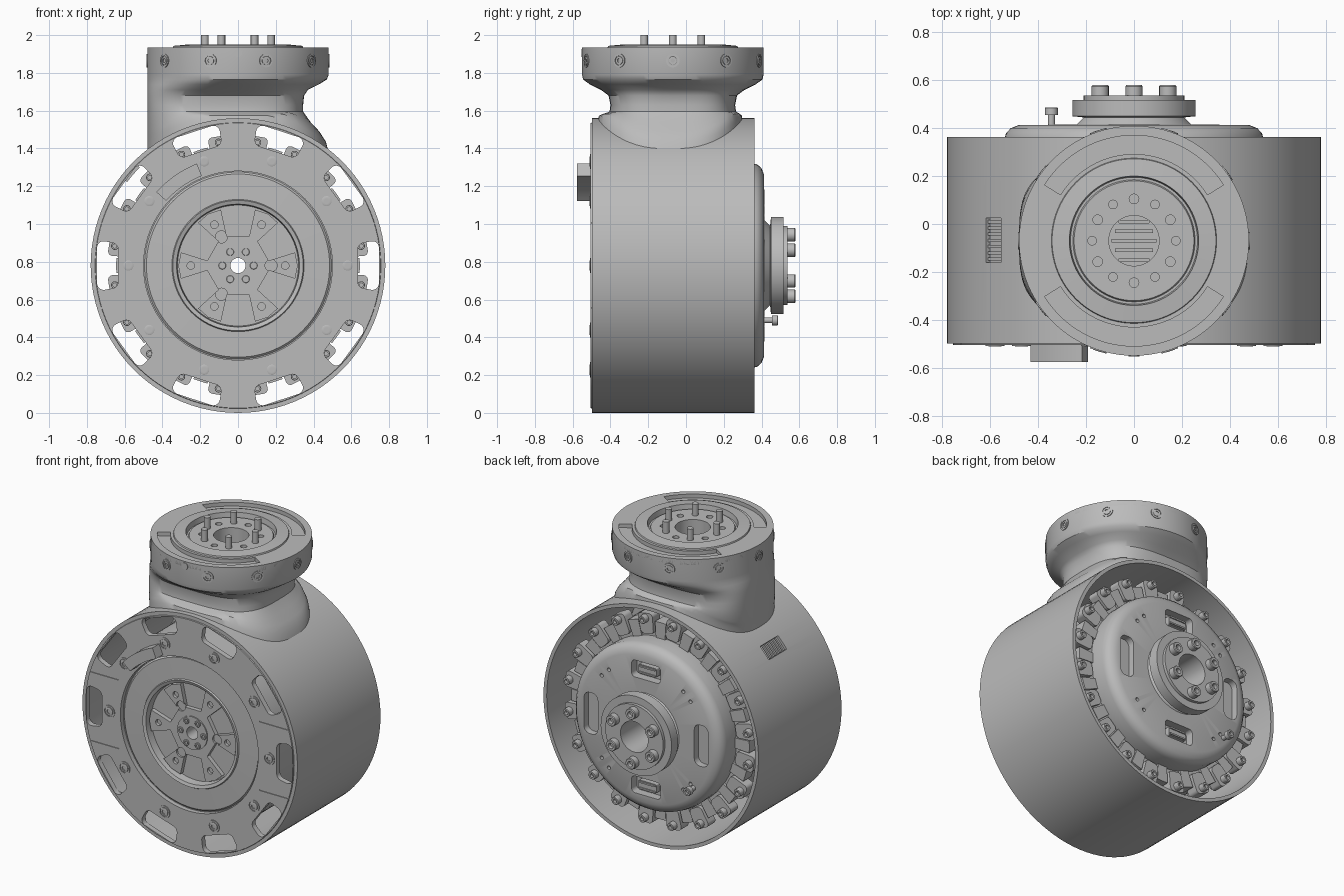
import bpy, bmesh
from math import sin, cos, pi, radians, sqrt, copysign

if "Cube" in bpy.data.objects:
    bpy.data.objects.remove(bpy.data.objects["Cube"])

grey = bpy.data.materials.new("machined_grey")
grey.use_nodes = True
COLOUR = (0.5, 0.5, 0.5, 1)
grey.diffuse_color = COLOUR
grey.node_tree.nodes["Principled BSDF"].inputs["Base Color"].default_value = COLOUR

CZ, CY, R = 0.78, -0.07, 0.78   # drum axis height, port axis y, drum radius
parts = []


# Frames: map (u, v, w) to world, w along the part axis
def drum(u, v, w):
    return (u, w, CZ + v)


def port(u, v, w):
    return (u, v + CY, w)


def radial(a, z):
    return lambda u, v, w: (w * cos(a) - u * sin(a), CY + w * sin(a) + u * cos(a), z + v)


def polar(r, deg):
    return r * cos(radians(deg)), r * sin(radians(deg))


def finish(bm, name):
    bmesh.ops.remove_doubles(bm, verts=bm.verts, dist=1e-5)
    bmesh.ops.recalc_face_normals(bm, faces=bm.faces)
    me = bpy.data.meshes.new(name)
    bm.to_mesh(me)
    bm.free()
    ob = bpy.data.objects.new(name, me)
    bpy.context.collection.objects.link(ob)
    parts.append(ob)
    return ob


def lathe(bm, frame, profile, seg=96, at=(0, 0)):
    rings = [[bm.verts.new(frame(at[0] + r * cos(2 * pi * i / seg), at[1] + r * sin(2 * pi * i / seg), w))
              for i in range(seg)] for r, w in profile]
    for j, ring in enumerate(rings):
        if profile[j][0] == 0 and profile[(j + 1) % len(rings)][0] == 0:
            continue
        nxt = rings[(j + 1) % len(rings)]
        for i in range(seg):
            k = (i + 1) % seg
            bm.faces.new((ring[i], ring[k], nxt[k], nxt[i]))


def prism(bm, frame, pts, w0, w1):
    a = [bm.verts.new(frame(u, v, w0)) for u, v in pts]
    b = [bm.verts.new(frame(u, v, w1)) for u, v in pts]
    bm.faces.new(a)
    bm.faces.new(b)
    for i in range(len(a)):
        k = (i + 1) % len(a)
        bm.faces.new((a[i], a[k], b[k], b[i]))


def rod(bm, frame, at, r, w0, w1, seg=20):
    lathe(bm, frame, [(0, w0), (r, w0), (r, w1), (0, w1)], seg, at)


def bolt(bm, frame, at, r, w0, w1):
    # cap screw with a hexagonal-looking socket
    d = (w1 - w0) * 0.5
    lathe(bm, frame, [(0, w0), (r, w0), (r, w1 - d * .2), (r * .9, w1), (r * .5, w1), (r * .5, w1 - d), (0, w1 - d)], 18, at)


def sector(r0, r1, a0, a1, n=12):
    angs = [a0 + (a1 - a0) * i / n for i in range(n + 1)]
    return [polar(r1, a) for a in angs] + [polar(r0, a) for a in reversed(angs)]


def round_sector(r0, r1, mid, half, c):
    # sector with rounded corners, c = corner radius
    pts = []
    for r, s, start in ((r1, 1, 0), (r0, 1, 90), (r0, -1, 180), (r1, -1, 270)):
        cr = r + (-c if r == r1 else c)
        ca = s * (half * pi / 180 * cr - c)
        for t in range(0, 91, 15):
            x, y = polar(c, start + t)
            pts.append(polar(cr + x, mid + (ca + y) / cr * 180 / pi))
    return pts


def round_rect(cu, cv, w, h, c):
    pts = []
    for su, sv, start in ((1, 1, 0), (-1, 1, 90), (-1, -1, 180), (1, -1, 270)):
        for t in range(0, 91, 15):
            x, y = polar(c, start + t)
            pts.append((cu + su * (w / 2 - c) + x, cv + sv * (h / 2 - c) + y))
    return pts


def cut(ob, bm):
    cutter = finish(bm, "cutter")
    parts.remove(cutter)
    cutter.hide_render = True
    mod = ob.modifiers.new("cut", 'BOOLEAN')
    mod.operation, mod.solver, mod.object = 'DIFFERENCE', 'EXACT', cutter
    dg = bpy.context.evaluated_depsgraph_get()
    me = bpy.data.meshes.new_from_object(ob.evaluated_get(dg))
    ob.modifiers.clear()
    ob.data = me
    bpy.data.objects.remove(cutter)


# Drum shell with front flange, slots, seam grooves and side window
bm = bmesh.new()
lathe(bm, drum, [(.5, -.505), (.755, -.505), (.757, -.498), (R, -.498), (R, .363), (.757, .363), (.757, -.47), (.5, -.47)])
shell = finish(bm, "drum_shell")
bm = bmesh.new()
for k in range(10):
    prism(bm, drum, round_sector(.64, .752, 36 * k, 10.3, .035), -.6, -.4)
for s in (-1, 1):
    for t in (-1, 1):
        prism(bm, drum, round_rect(s * .63, t * .225, .24, .006, .002), -.6, -.5)
prism(bm, drum, sector(.7, .85, 135.5, 142.5, 4), -.16, .025)
cut(shell, bm)

# Ribbed insert in the side window
bm = bmesh.new()
prism(bm, drum, sector(.735, .755, 135, 143, 4), -.165, .03)
for k in range(7):
    prism(bm, drum, sector(.75, .77, 135.6, 142.4, 4), -.153 + k * .026, -.14 + k * .026)
finish(bm, "window_ribs")

# Inner core with front dish
bm = bmesh.new()
lathe(bm, drum, [(.04, -.44), (.32, -.44), (.325, -.49), (.345, -.497), (.35, -.488), (.485, -.484),
                 (.495, -.475), (.62, -.475), (.62, .25), (.04, .25)])
finish(bm, "inner_core")

# Six-armed rotor plate in the front dish
bm = bmesh.new()
star = [polar(r, 60 * k + a) for k in range(6) for r, a in ((.165, -9), (.31, -13), (.316, 0), (.31, 13), (.165, 9))]
prism(bm, drum, star, -.468, -.43)
rotor = finish(bm, "rotor_plate")
bm = bmesh.new()
for k in range(6):
    rod(bm, drum, polar(.25, 60 * k), .02, -.5, -.45)
    if k % 2 == 0:
        rod(bm, drum, polar(.175, 60 * k), .032, -.5, -.455)
rod(bm, drum, (0, 0), .041, -.6, -.3)
cut(rotor, bm)
bm = bmesh.new()
lathe(bm, drum, [(.04, -.475), (.108, -.475), (.108, -.44), (.04, -.44)], 48)
for k in range(6):
    bolt(bm, drum, polar(.083, 60 * k), .02, -.46, -.482)
finish(bm, "rotor_hub")

# Front flange screws and connector block
bm = bmesh.new()
for k in range(10):
    lathe(bm, drum, [(.032, -.5), (.032, -.509), (.04, -.509), (.04, -.5)], 24, polar(.58, 36 * k))
    bolt(bm, drum, polar(.58, 36 * k), .027, -.5, -.512)
finish(bm, "flange_screws")
bm = bmesh.new()
prism(bm, drum, sector(.512, .582, 112, 138), -.576, -.49)
finish(bm, "connector_block")

# Rear lugs, segments and screws round the core
bm = bmesh.new()
for k in range(20):
    a = 18 * k + 9
    prism(bm, drum, round_sector(.56, .692, a, 4.6, .025), .2, .275)
    prism(bm, drum, sector(.52, .645, a + 5.5, a + 12.5, 4), .18, .265)
    bolt(bm, drum, polar(.66, a), .026, .27, .31)
    bolt(bm, drum, polar(.66, a), .02, .2, .16)
finish(bm, "rear_lugs")

# Rear cap with output flange
bm = bmesh.new()
lathe(bm, drum, [(.1, .24), (.54, .24), (.542, .35), (.535, .378), (.515, .4), (.48, .414), (.24, .415), (.21, .445),
                 (.257, .45), (.257, .517), (.21, .517), (.21, .537), (.1, .537)])
cap = finish(bm, "rear_cap")
bm = bmesh.new()
for s in (-1, 1):
    prism(bm, drum, round_rect(s * .4, 0, .1, .27, .04), .37, .5)
    prism(bm, drum, round_rect(0, s * .38, .21, .11, .025), .36, .5)
for k in range(4):
    for d in (-5, 5):
        rod(bm, drum, polar(.42, 45 + 90 * k + d), .012, .39, .5, 12)
cut(cap, bm)
bm = bmesh.new()
for s in (-1, 1):
    prism(bm, drum, round_rect(0, s * .38, .13, .06, .01), .35, .4)
    for d in (-1, 1):
        prism(bm, drum, round_rect(0, s * .38 + d * .02, .12, .01, .003), .39, .408)
finish(bm, "rear_sockets")
bm = bmesh.new()
for k in range(6):
    bolt(bm, drum, polar(.163, 30 + 60 * k), .036, .53, .58)
rod(bm, drum, (-.345, -.29), .015, .4, .46)
bolt(bm, drum, (-.345, -.29), .027, .455, .487)
finish(bm, "rear_screws")

# Neck: rounded sections blending from the round collar to the drum
# each row: z, x1, y0, y1, squareness; heights below 1 are measured from the drum surface
rows = [(1.93, .48, -.55, .41, 2), (1.79, .48, -.55, .41, 2), (1.765, .47, -.545, .405, 2), (1.74, .43, -.51, .37, 2.2),
        (1.71, .37, -.45, .31, 2.6), (1.68, .35, -.41, .27, 3), (1.63, .345, -.4, .26, 3.2), (1.595, .345, -.405, .265, 3.2),
        (.08, .385, -.42, .275, 3), (.06, .43, -.44, .285, 2.8), (.03, .465, -.46, .295, 2.6), (-.015, .48, -.47, .3, 2.5)]
bm = bmesh.new()
N, rings = 96, []
for z, x1, y0, y1, e in rows:
    ring = []
    for i in range(N):
        c, s = cos(2 * pi * i / N), sin(2 * pi * i / N)
        x = (x1 - .48) / 2 + (x1 + .48) / 2 * copysign(abs(c) ** (2 / e), c)
        y = (y0 + y1) / 2 + (y1 - y0) / 2 * copysign(abs(s) ** (2 / e), s)
        h = z if z > 1 else min(1.565 + z * .3, CZ + sqrt(R * R - x * x) + z)
        ring.append(bm.verts.new((x, y, h)))
    rings.append(ring)
for a, b in zip(rings, rings[1:]):
    for i in range(N):
        bm.faces.new((a[i], a[(i + 1) % N], b[(i + 1) % N], b[i]))
finish(bm, "neck")

# Port face with raised ring, arc pockets and bolt circle
bm = bmesh.new()
lathe(bm, port, [(.105, 1.76), (.3, 1.76), (.47, 1.88), (.48, 1.9), (.48, 1.935), (.345, 1.935), (.342, 1.943), (.27, 1.95),
                 (.265, 1.915), (.255, 1.915), (.25, 1.925), (.105, 1.925)])
face = finish(bm, "port_face")
bm = bmesh.new()
for mid in (90, 270):
    prism(bm, port, sector(.362, .44, mid - 58, mid + 58, 32), 1.91, 2.1)
for k in range(6):
    rod(bm, port, polar(.175, 30 + 60 * k), .02, 1.88, 2.1)
cut(face, bm)
bm = bmesh.new()
for k in range(6):
    rod(bm, port, polar(.175, 60 * k), .02, 1.9, 2.0)
finish(bm, "port_pins")
bm = bmesh.new()
rod(bm, port, (0, 0), .12, 1.74, 1.78, 32)
for k in range(-2, 3):
    prism(bm, port, round_rect(0, k * .04, .19 - abs(k) * .03, .015, .004), 1.77, 1.8)
finish(bm, "port_floor")

# Collar screws and locating pin
bm = bmesh.new()
for k in range(10):
    fr = radial(radians(36 * k), 1.865)
    lathe(bm, fr, [(.026, .47), (.026, .484), (.036, .484), (.036, .47)], 24)
    bolt(bm, fr, (0, 0), .022, .47, .485)
rod(bm, radial(-pi / 2, 1.905), (0, 0), .022, .47, .483)
finish(bm, "collar_screws")

# Material and shading
bpy.ops.object.select_all(action='DESELECT')
for ob in parts:
    ob.data.materials.clear()
    ob.data.materials.append(grey)
    ob.select_set(True)
bpy.context.view_layer.objects.active = shell
bpy.ops.object.shade_smooth_by_angle(angle=radians(32))
